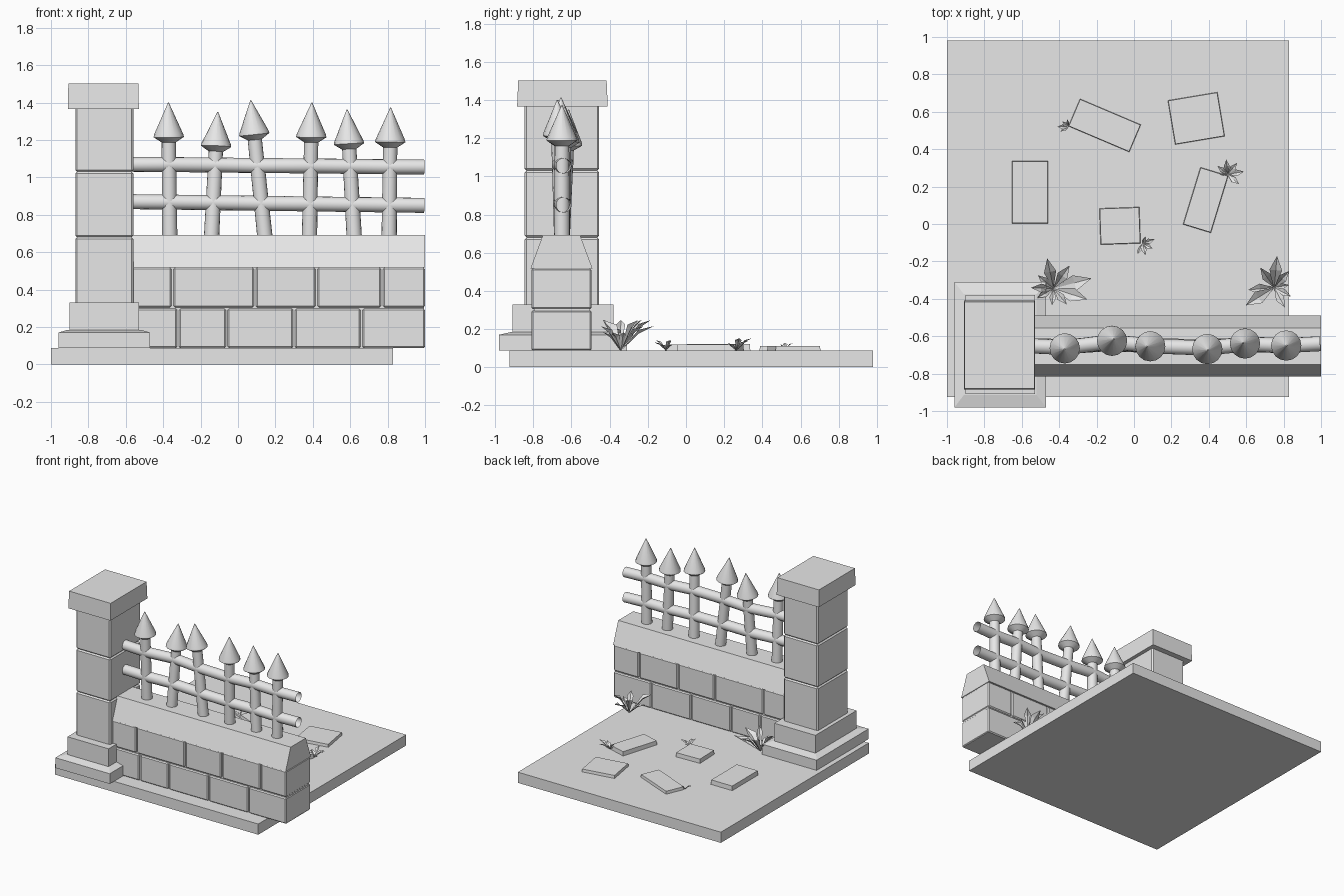
import bpy, bmesh, math
from mathutils import Vector, Matrix

cube = bpy.data.objects.get("Cube")
if cube:
    bpy.data.objects.remove(cube)

stone = bpy.data.materials.new("plain grey")
stone.use_nodes = True
GREY = (0.8, 0.8, 0.8, 1)
stone.diffuse_color = GREY
stone.node_tree.nodes["Principled BSDF"].inputs["Base Color"].default_value = GREY


def finish(name, bm, smooth=False, bevel=0):
    bmesh.ops.recalc_face_normals(bm, faces=bm.faces)
    mesh = bpy.data.meshes.new(name)
    bm.to_mesh(mesh)
    bm.free()
    mesh.materials.append(stone)
    ob = bpy.data.objects.new(name, mesh)
    bpy.context.collection.objects.link(ob)
    if bevel:
        mod = ob.modifiers.new("Bevel", 'BEVEL')
        mod.width, mod.segments = bevel, 1
    if smooth:
        bpy.ops.object.select_all(action='DESELECT')
        ob.select_set(True)
        bpy.context.view_layer.objects.active = ob
        bpy.ops.object.shade_smooth_by_angle(angle=math.radians(40))
    return ob


def block(name, x, y, z, inset_x=0, inset_y=0, bevel=0):
    """Box between pairs of limits; its top can be inset."""
    bm = bmesh.new()
    bmesh.ops.create_cube(bm, size=1)
    for v in bm.verts:
        top = v.co.z > 0
        sx, sy = (1 if v.co.x > 0 else -1), (1 if v.co.y > 0 else -1)
        v.co = (x[sx > 0] - sx * inset_x * top, y[sy > 0] - sy * inset_y * top, z[top])
    return finish(name, bm, bevel=bevel)


def tube(bm, rings, sides=16):
    """Skin round sections given as (centre, axis, radius)."""
    loops = []
    for centre, axis, r in rings:
        turn = Vector((0, 0, 1)).rotation_difference(axis)
        loops.append([bm.verts.new(centre + turn @ Vector((r * math.cos(a), r * math.sin(a), 0)))
                      for a in (math.tau * i / sides for i in range(sides))])
    for lo, hi in zip(loops, loops[1:]):
        for i in range(sides):
            j = (i + 1) % sides
            bm.faces.new((lo[i], lo[j], hi[j], hi[i]))


# Ground slab
FLOOR = 0.087
block("ground_slab", (-1, 0.83), (-0.925, 0.98), (0, FLOOR))

# Pillar
block("pillar_base", (-0.96, -0.47), (-0.98, -0.31), (FLOOR, 0.17))
block("pillar_base_slope", (-0.96, -0.47), (-0.98, -0.31), (0.17, 0.185), 0.05, 0.065)
block("pillar_plinth", (-0.9, -0.53), (-0.91, -0.38), (0.17, 0.33))
for i, (low, high) in enumerate(((0.32, 0.68), (0.68, 1.03), (1.03, 1.375))):
    block(f"pillar_block_{i + 1}", (-0.87, -0.56), (-0.845, -0.455), (low, high), bevel=0.01)
block("pillar_cap", (-0.91, -0.53), (-0.885, -0.41), (1.365, 1.503), 0.003, 0.006)

# Wall with a recessed core, two courses of bricks and a sloped coping
block("wall_core", (-0.6, 0.995), (-0.795, -0.505), (FLOOR, 0.53))
courses = (((FLOOR, 0.298), (-0.6, -0.32, -0.06, 0.30, 0.66, 1.0)),
           ((0.305, 0.517), (-0.6, -0.35, 0.09, 0.42, 0.77, 1.0)))
for row, (z, joints) in enumerate(courses):
    for i, (a, b) in enumerate(zip(joints, joints[1:])):
        right = b if b == 1.0 else b - 0.005
        block(f"brick_{row + 1}_{i + 1}", (a + 0.005, right), (-0.81, -0.495), z, bevel=0.008)
block("wall_coping", (-0.6, 1.0), (-0.815, -0.49), (0.517, 0.692), 0, 0.065)

# Leaning posts with pointed heads: foot x, tip x, tip y, tip height
POSTS = ((-0.365, -0.372, -0.67, 1.40), (-0.142, -0.108, -0.615, 1.35),
         (0.145, 0.068, -0.655, 1.413), (0.382, 0.395, -0.675, 1.40),
         (0.622, 0.583, -0.635, 1.363), (0.808, 0.816, -0.65, 1.373))
lines = []
for i, (foot_x, tip_x, tip_y, tip_z) in enumerate(POSTS):
    foot, tip = Vector((foot_x, -0.65, 0.67)), Vector((tip_x, tip_y, tip_z))
    axis = (tip - foot).normalized()
    lines.append((foot, axis))
    bm = bmesh.new()
    tube(bm, [(foot, axis, 0.041), (tip - axis * 0.2, axis, 0.038)])
    finish(f"fence_post_{i + 1}", bm, smooth=True)
    bm = bmesh.new()
    tube(bm, [(tip - axis * d, axis, r) for d, r in
              ((0.215, 0.035), (0.185, 0.081), (0.17, 0.078), (0, 0.002))])
    finish(f"post_head_{i + 1}", bm, smooth=True)

# Rails thread through the posts and are open at the ends
for name, start, end in (("lower_rail", 0.87, 0.85), ("upper_rail", 1.07, 1.055)):
    points = [Vector((-0.58, -0.65, start))]
    for foot, axis in lines:
        z = start + (end - start) * (foot.x + 0.56) / 1.55
        points.append(foot + axis * ((z - foot.z) / axis.z))
    points.append(Vector((0.995, -0.64, end)))
    rings = []
    for i, p in enumerate(points):
        along = points[min(i + 1, len(points) - 1)] - points[max(i - 1, 0)]
        rings.append((p, along.normalized(), 0.04))
    bm = bmesh.new()
    tube(bm, rings)
    finish(name, bm, smooth=True)

# Paving stones: centre, size, turn, top
PAVING = ((-0.157, 0.527, 0.355, 0.16, -23, 0.11), (0.333, 0.565, 0.27, 0.24, 9.5, 0.11),
          (-0.556, 0.17, 0.195, 0.335, 0, 0.123), (-0.075, -0.01, 0.215, 0.195, 2, 0.12),
          (0.383, 0.128, 0.157, 0.32, -17, 0.12))
for i, (x, y, w, d, turn, top) in enumerate(PAVING):
    ob = block(f"paving_stone_{i + 1}", (-w / 2, w / 2), (-d / 2, d / 2), (0.08, top), 0.003, 0.003)
    ob.data.transform(Matrix.Translation((x, y, 0)) @ Matrix.Rotation(math.radians(turn), 4, 'Z'))


def plant(name, x, y, leaves, height):
    """Tuft of creased leaves given as (direction, reach)."""
    bm = bmesh.new()
    for i, (angle, reach) in enumerate(leaves):
        rise = height * (1, 0.6, 0.8)[i % 3]
        place = (Matrix.Translation((x, y, FLOOR)) @ Matrix.Rotation(math.radians(angle), 4, 'Z'))
        half = reach * 0.2
        base, ridge, left, right, tip = [bm.verts.new(place @ Vector(p)) for p in (
            (0, 0, 0), (reach * 0.55, 0, rise * 0.7), (reach * 0.55, half, rise * 0.85),
            (reach * 0.55, -half, rise * 0.85), (reach, 0, rise))]
        for face in ((base, ridge, left), (base, right, ridge), (ridge, tip, left), (ridge, right, tip)):
            bm.faces.new(face)
    mesh = finish(name, bm)
    return mesh


plant("large_plant_left", -0.43, -0.345,
      ((102, 0.165), (15, 0.21), (-18, 0.19), (-50, 0.11), (-95, 0.09), (-150, 0.1),
       (178, 0.12), (140, 0.11), (55, 0.15)), 0.16)
plant("large_plant_right", 0.75, -0.34,
      ((-148, 0.18), (-175, 0.14), (85, 0.17), (48, 0.12), (-28, 0.1), (-62, 0.12),
       (125, 0.13), (10, 0.08)), 0.16)
plant("small_plant_back", 0.5, 0.265,
      ((95, 0.08), (140, 0.07), (50, 0.08), (10, 0.09), (-40, 0.08), (178, 0.04)), 0.065)
plant("small_plant_middle", 0.045, -0.105,
      ((20, 0.07), (-25, 0.06), (-75, 0.065), (-115, 0.06), (65, 0.04)), 0.055)
plant("small_plant_left", -0.35, 0.52,
      ((180, 0.06), (140, 0.045), (-150, 0.05), (100, 0.04)), 0.04)
